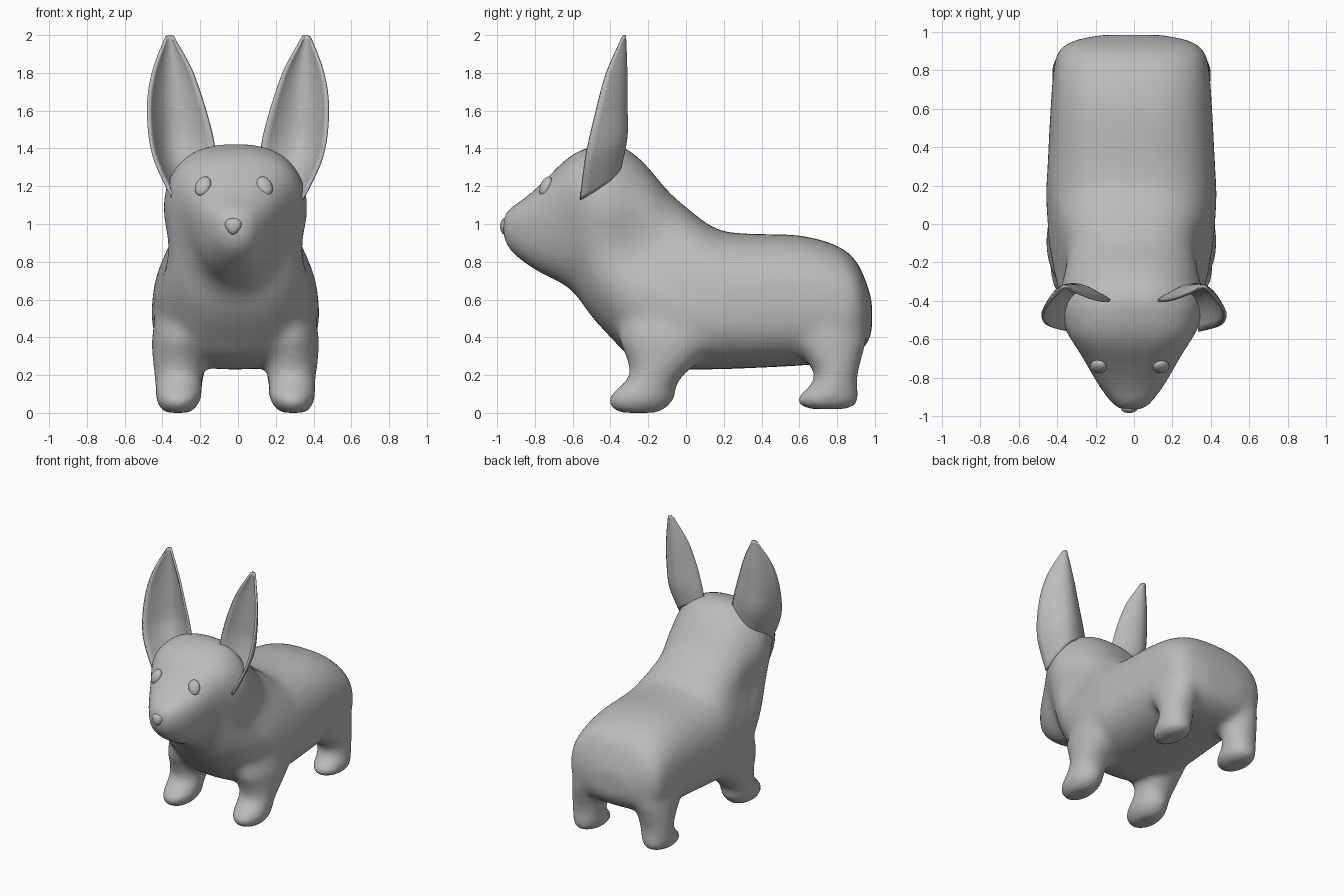
import bpy, bmesh, math
from mathutils import Vector, Euler

old = bpy.data.objects.get("Cube")
if old:
    bpy.data.objects.remove(old, do_unlink=True)

GREY = (0.5, 0.5, 0.5, 1)
grey = bpy.data.materials.new("plain grey")
grey.use_nodes = True
grey.diffuse_color = GREY
grey.node_tree.nodes["Principled BSDF"].inputs["Base Color"].default_value = GREY
SHIFT = -0.014          # the body sits slightly to one side


def spline(keys, steps):
    """Smooth curve through key tuples of any length."""
    keys = [Vector(k) for k in keys]
    out = []
    for i in range(len(keys) - 1):
        a, b = keys[max(i - 1, 0)], keys[i]
        c, d = keys[i + 1], keys[min(i + 2, len(keys) - 1)]
        for s in range(steps):
            t = s / steps
            out.append(b + (c - a) * (t / 2)
                       + (a * 2 - b * 5 + c * 4 - d) * (t * t / 2)
                       + (b * 3 - a - c * 3 + d) * (t ** 3 / 2))
    return out + [keys[-1]]


def power(v, e):
    return math.copysign(abs(v) ** e, v)


def skin(bm, rings, closed=True):
    """Bridge successive rows of points; closed rows also get end caps."""
    rows = [[bm.verts.new(p) for p in ring] for ring in rings]
    n = len(rows[0])
    for a, b in zip(rows, rows[1:]):
        for i in range(n if closed else n - 1):
            j = (i + 1) % n
            bm.faces.new((a[i], a[j], b[j], b[i]))
    if closed:
        bm.faces.new(rows[0])
        bm.faces.new(rows[-1])


def finish(bm, name):
    bmesh.ops.recalc_face_normals(bm, faces=bm.faces)
    for f in bm.faces:
        f.smooth = True
    mesh = bpy.data.meshes.new(name)
    bm.to_mesh(mesh)
    bm.free()
    mesh.materials.append(grey)
    obj = bpy.data.objects.new(name, mesh)
    bpy.context.collection.objects.link(obj)
    return obj


ANGLES = [math.tau * i / 40 for i in range(40)]


def body_ring(key):
    """Upright rounded section, with lower and upper widths and a neck pinch."""
    y, bottom, top, low, high = key
    mid, half = (top + bottom) / 2, (top - bottom) / 2
    ring = []
    for a in ANGLES:
        s = power(math.sin(a), 0.77)
        z = mid + half * s
        pinch = math.exp(-((z - .88) / .15) ** 2 - ((y + .28) / .2) ** 2)
        w = low + (high - low) * (s + 1) / 2 - .06 * pinch
        ring.append((SHIFT + w * power(math.cos(a), 0.77), y, z))
    return ring


def leg_ring(key, side):
    z, y, ry, x, rx = key
    return [(SHIFT + side * x + rx * math.cos(a), y + ry * math.sin(a), z)
            for a in ANGLES]


# Head, neck and torso: y, bottom, top, lower half width, upper half width
TORSO = [
    (-.97, .95, 1.03, .05, .05), (-.94, .87, 1.08, .09, .1),
    (-.85, .79, 1.14, .13, .19), (-.75, .73, 1.23, .17, .26),
    (-.65, .68, 1.33, .19, .34), (-.58, .62, 1.38, .23, .39),
    (-.5, .51, 1.41, .31, .41), (-.4, .4, 1.425, .38, .41),
    (-.3, .3, 1.39, .43, .37), (-.2, .25, 1.3, .46, .35),
    (-.1, .23, 1.18, .49, .34), (0, .23, 1.09, .49, .36),
    (.15, .23, .98, .48, .4), (.3, .235, .95, .46, .41),
    (.6, .25, .94, .44, .4), (.8, .27, .885, .42, .39),
    (.9, .31, .805, .39, .37), (.955, .36, .69, .3, .3),
    (.985, .43, .59, .15, .15)]

# Legs: height, y, y radius, x, x radius
FRONT_LEG = [
    (0, -.25, .11, .305, .07), (.03, -.25, .155, .305, .1),
    (.08, -.235, .18, .3, .125), (.13, -.21, .155, .3, .125),
    (.2, -.155, .145, .3, .13), (.3, -.11, .21, .295, .145),
    (.42, -.08, .28, .285, .155), (.7, -.05, .26, .22, .16)]
HIND_LEG = [
    (.02, .75, .11, .3, .07), (.04, .75, .155, .3, .1),
    (.08, .75, .17, .295, .12), (.13, .775, .135, .295, .12),
    (.2, .795, .115, .29, .125), (.3, .775, .16, .28, .135),
    (.42, .74, .22, .265, .145), (.65, .7, .24, .22, .15)]

bm = bmesh.new()
skin(bm, [body_ring(k) for k in spline(TORSO, 4)])
for side in (-1, 1):
    for leg in (FRONT_LEG, HIND_LEG):
        skin(bm, [leg_ring(k, side) for k in spline(leg, 4)])
body = finish(bm, "body")
remesh = body.modifiers.new("fuse", "REMESH")
remesh.mode = "VOXEL"
remesh.voxel_size = 0.02
remesh.use_smooth_shade = True
soften = body.modifiers.new("soften", "SMOOTH")
soften.factor = 0.5
soften.iterations = 25

# Ears: cupped leaves, each row given by inner edge, back and outer edge
EAR = [
    (.12, -.4, 1.37, .3, -.36, 1.28, .34, -.56, 1.13),
    (.14, -.4, 1.48, .345, -.325, 1.45, .445, -.53, 1.36),
    (.185, -.395, 1.64, .35, -.32, 1.62, .475, -.475, 1.6),
    (.25, -.375, 1.82, .355, -.32, 1.81, .45, -.42, 1.8),
    (.345, -.335, 1.99, .36, -.325, 2, .38, -.335, 1.99)]


def ear_row(key, side):
    inner, back, outer = (Vector(key[i:i + 3]) for i in (0, 3, 6))
    row = []
    for i in range(17):
        u = i / 16
        p = (inner * ((1 - u) * (1 - 2 * u)) + back * (4 * u * (1 - u))
             + outer * (u * (2 * u - 1)))
        row.append((side * p.x, p.y, p.z))
    return row


for side, word in ((1, "left"), (-1, "right")):
    bm = bmesh.new()
    skin(bm, [ear_row(k, side) for k in spline(EAR, 6)], closed=False)
    ear = finish(bm, word + "_ear")
    shell = ear.modifiers.new("thickness", "SOLIDIFY")
    shell.thickness = 0.016
    shell.offset = 0


def ball(name, place, size, turn=(0, 0, 0), taper=0):
    bm = bmesh.new()
    bmesh.ops.create_uvsphere(bm, u_segments=32, v_segments=20, radius=1)
    rot = Euler(turn).to_matrix()
    for v in bm.verts:
        x, y, z = v.co
        v.co = rot @ Vector((x * size[0] * (1 + taper * z), y * size[1],
                             z * size[2])) + Vector(place)
    finish(bm, name)


# Eyes and nose
for side, word in ((1, "left"), (-1, "right")):
    ball(word + "_eye", (side * .163 - .022, -.742, 1.2), (.042, .028, .056),
         (math.radians(-27), math.radians(-12 * side), math.radians(25 * side)))
ball("nose", (-.025, -.958, .987), (.042, .026, .044), taper=.35)
